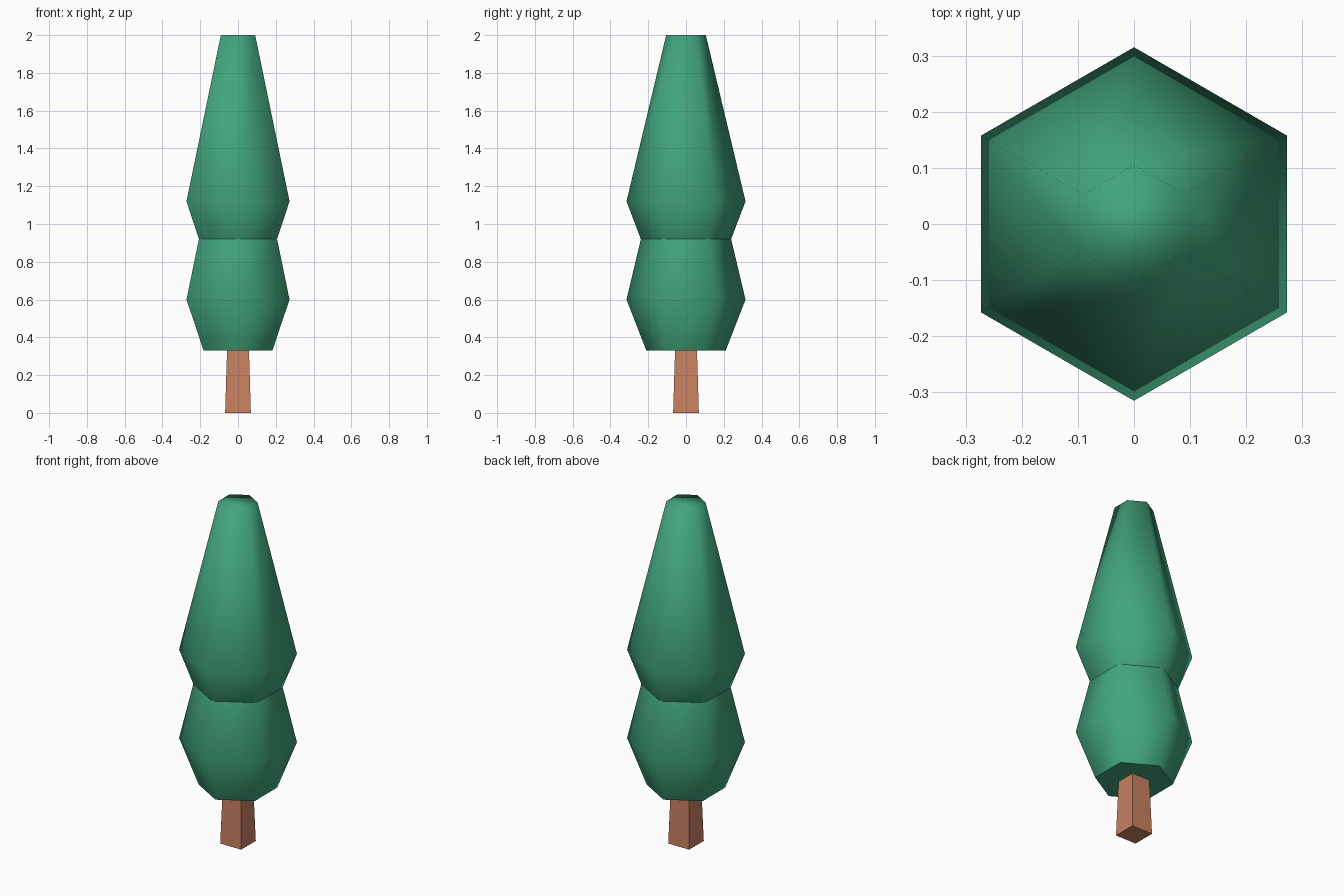
import bpy, bmesh, math

if "Cube" in bpy.data.objects:
    bpy.data.objects.remove(bpy.data.objects["Cube"])


def material(name, color):
    m = bpy.data.materials.new(name)
    m.diffuse_color = (*color, 1)
    m.use_nodes = True
    m.node_tree.nodes["Principled BSDF"].inputs["Base Color"].default_value = m.diffuse_color
    return m


def lathe(name, profile, sides, start, mat, smooth=False, sharp=()):
    """Stack rings of (radius, z), bridge them and cap both ends."""
    bm = bmesh.new()
    rings = []
    for r, z in profile:
        rings.append([bm.verts.new((r * math.cos(start + i * math.tau / sides),
                                    r * math.sin(start + i * math.tau / sides), z))
                      for i in range(sides)])
    for a, b in zip(rings, rings[1:]):
        for i in range(sides):
            j = (i + 1) % sides
            bm.faces.new((a[i], a[j], b[j], b[i])).smooth = smooth
    bm.faces.new(rings[0][::-1])
    bm.faces.new(rings[-1]).smooth = smooth
    # hard creases on the chosen rings
    for k in sharp:
        for i in range(sides):
            bm.edges.get((rings[k][i], rings[k][(i + 1) % sides])).smooth = False
    me = bpy.data.meshes.new(name)
    bm.to_mesh(me)
    bm.free()
    me.materials.append(mat)
    ob = bpy.data.objects.new(name, me)
    bpy.context.collection.objects.link(ob)
    return ob


green = material("leaf green", (0.054, 0.376, 0.205))
wood = material("wood brown", (0.58, 0.22, 0.12))

# Tapered square trunk
s = math.sqrt(2)
lathe("trunk", [(0.068 * s, 0), (0.058 * s, 0.335)], 4, math.pi / 4, wood)

# Two-tier hexagonal foliage, pinched at the waist
lathe("foliage", [(0.21, 0.33), (0.315, 0.6), (0.239, 0.92), (0.315, 1.12), (0.105, 2.0)],
      6, math.pi / 2, green, smooth=True, sharp=(0, 2))
